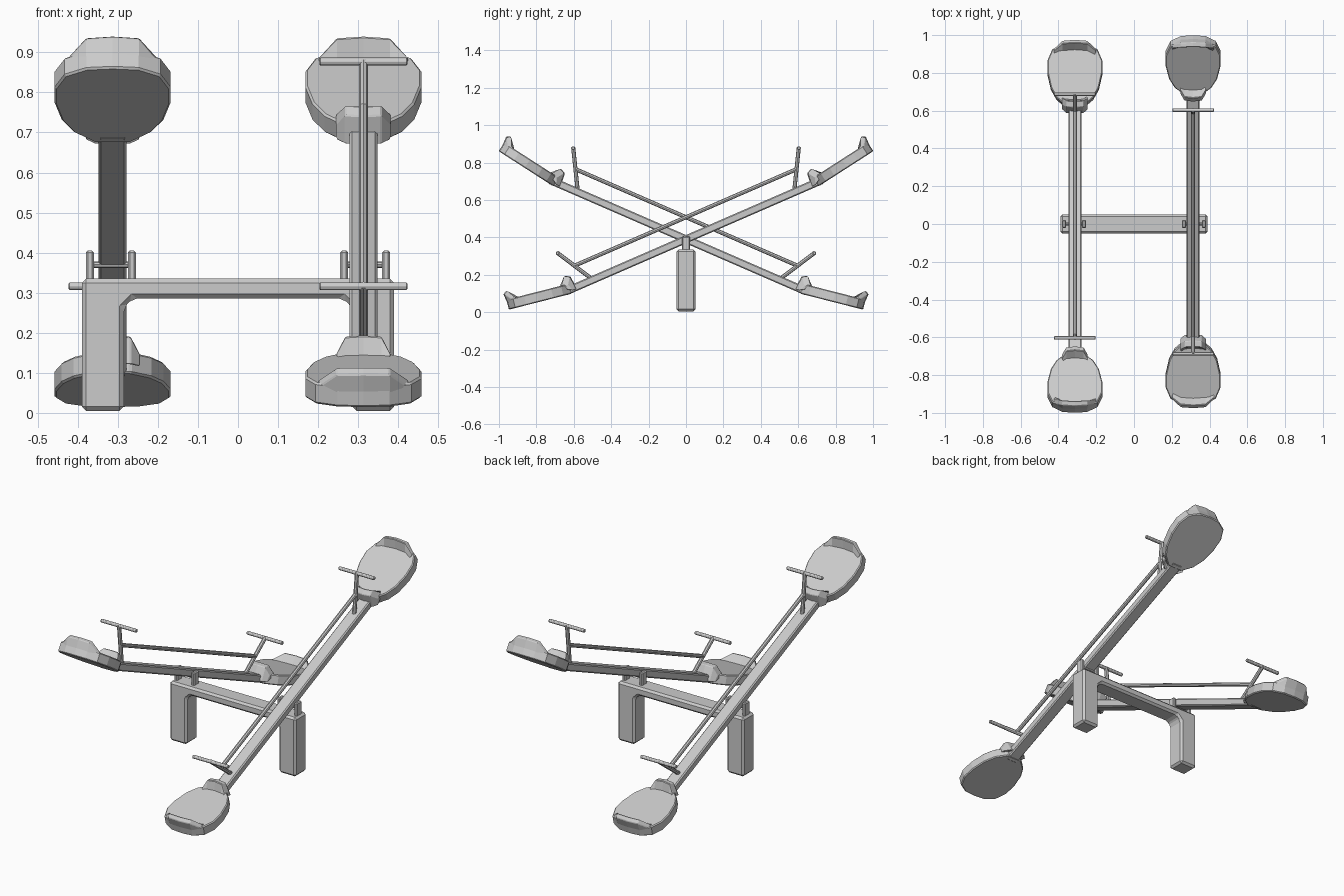
import bpy, bmesh, math
from mathutils import Matrix, Vector

if "Cube" in bpy.data.objects:
    bpy.data.objects.remove(bpy.data.objects["Cube"])

T = Matrix.Translation
def R(deg, axis): return Matrix.Rotation(math.radians(deg), 4, axis)

def make(name, bm, mat=Matrix(), bevel=0.0):
    bmesh.ops.transform(bm, matrix=mat, verts=bm.verts)
    bmesh.ops.recalc_face_normals(bm, faces=bm.faces)
    me = bpy.data.meshes.new(name)
    bm.to_mesh(me)
    bm.free()
    ob = bpy.data.objects.new(name, me)
    bpy.context.collection.objects.link(ob)
    if bevel:
        b = ob.modifiers.new("bevel", 'BEVEL')
        b.width, b.segments, b.limit_method = bevel, 1, 'ANGLE'
        b.angle_limit = math.radians(40)
    return ob

def prism(name, pts, extrude, mat=Matrix(), bevel=0.0):
    bm = bmesh.new()
    f = bm.faces.new([bm.verts.new(p) for p in pts])
    g = bmesh.ops.extrude_face_region(bm, geom=[f])
    bmesh.ops.translate(bm, vec=extrude, verts=[v for v in g['geom'] if isinstance(v, bmesh.types.BMVert)])
    return make(name, bm, mat, bevel)

def box(name, size, centre, mat=Matrix(), bevel=0.0):
    bm = bmesh.new()
    bmesh.ops.create_cube(bm, size=1, matrix=T(centre) @ Matrix.Diagonal((*size, 1)))
    return make(name, bm, mat, bevel)

def rod(name, a, b, r, mat=Matrix(), bevel=0.0):
    a, b = Vector(a), Vector(b)
    bm = bmesh.new()
    bmesh.ops.create_cone(bm, cap_ends=True, segments=8, radius1=r, radius2=r, depth=(b - a).length)
    q = (b - a).to_track_quat('Z', 'Y').to_matrix().to_4x4()
    return make(name, bm, mat @ T((a + b) / 2) @ q, bevel)

def loft(name, sections, mat, bevel=0.0):
    bm = bmesh.new()
    rings = [[bm.verts.new(p) for p in s] for s in sections]
    for p, q in zip(rings, rings[1:]):
        for i in range(len(p)):
            j = (i + 1) % len(p)
            bm.faces.new((p[i], p[j], q[j], q[i]))
    bm.faces.new(rings[0])
    bm.faces.new(rings[-1])
    return make(name, bm, mat, bevel)

# support frame: inverted U with chamfered inner corners
half = [(0.285, 0.005), (0.39, 0.005), (0.39, 0.335)]
inner = [(0.262, 0.286), (0.285, 0.263)]
outline = inner + half
outline += [(-x, z) for x, z in reversed(outline)]
prism("support_frame", [(x, -0.05, z) for x, z in outline], (0, 0.1, 0), bevel=0.011)

def seat(mat):
    # rounded polygon pan
    side = [(0.045, 0.0), (0.097, 0.045), (0.127, 0.10), (0.145, 0.18),
            (0.145, 0.25), (0.12, 0.31), (0.065, 0.341)]
    pts = side + [(0, 0.346)] + [(-x, d) for x, d in reversed(side)]
    prism("seat_pan", [(x, d, 0) for x, d in pts], (0, 0, 0.055), mat, 0.005)
    # raised lip along the outer edge
    cols = [(-0.112, 0.312, 0.058), (-0.066, 0.339, 0.099), (0, 0.344, 0.101),
            (0.066, 0.339, 0.099), (0.112, 0.312, 0.058)]
    loft("seat_back_lip", [[(x, d, 0.03), (x, d + 0.01 * (h > .08), h - 0.014),
                            (x, d - 0.01, h), (x, d - 0.04, 0.05)] for x, d, h in cols], mat, 0.003)
    # raised pommel at the plank end
    cols = [(-0.068, 0.02, 0.058), (-0.045, 0.0, 0.099), (0, -0.005, 0.101),
            (0.045, 0.0, 0.099), (0.068, 0.02, 0.058)]
    loft("seat_pommel", [[(x, d - 0.03, 0.015), (x, d - 0.012, h - 0.01),
                          (x, d + 0.018, h), (x, d + 0.042, 0.045)] for x, d, h in cols], mat, 0.003)

def seesaw(base):
    m = base @ T((0.313, 0, 0.39)) @ R(23.5, 'X') @ T((0, 0.044, 0))
    box("plank", (0.07, 1.5, 0.042), (0, 0, 0), m, 0.006)
    rod("brace_rod", (0, -0.645, 0.108), (0, 0.645, 0.108), 0.011, m)
    for turn in (0, 180):
        e = m @ R(turn, 'Z')
        seat(e @ T((0, 0.721, -0.023)) @ R(9.2, 'X'))
        rod("handle_post", (0, 0.592, 0.01), (0, 0.705, 0.21), 0.011, e)
        rod("handle_bar", (-0.11, 0.703, 0.206), (0.11, 0.703, 0.206), 0.0105, e, 0.003)
    # pivot brackets and axle
    for x in (0.265, 0.37):
        box("pivot_bracket", (0.02, 0.044, 0.082), (x, 0, 0.364), base, 0.005)
    rod("pivot_axle", (0.26, 0, 0.37), (0.375, 0, 0.37), 0.008, base)

# two seesaws, tilted opposite ways
for turn in (0, 180):
    seesaw(R(turn, 'Z'))
